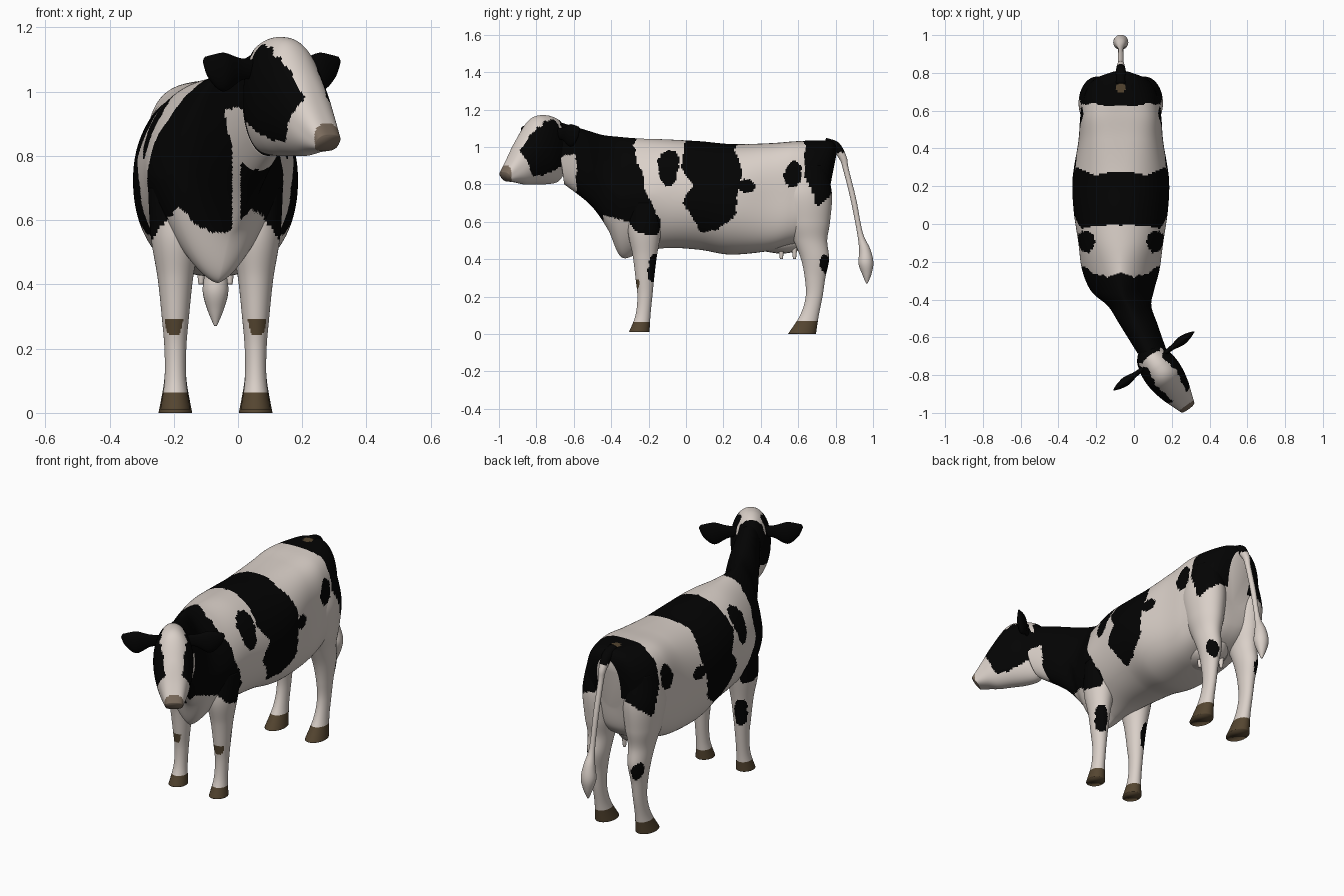
import bpy, bmesh, math
from mathutils import Vector, Matrix, noise

old = bpy.data.objects.get("Cube")
if old:
    bpy.data.objects.remove(old)

MID_X = -.07             # centre line of the body
YAW = math.radians(36)   # the head is turned to its left
CREAM, BLACK, BROWN, NOSE = range(4)


def material(name, *rgb):
    mat = bpy.data.materials.new(name)
    mat.use_nodes = True
    mat.diffuse_color = (*rgb, 1)
    shader = mat.node_tree.nodes["Principled BSDF"]
    shader.inputs["Base Color"].default_value = (*rgb, 1)
    return mat


MATERIALS = [material("cream hide", .7, .63, .58),
             material("black hide", .001, .001, .001),
             material("brown hoof", .09, .06, .03),
             material("taupe nose", .2, .15, .11)]


def blend(a, b, c, d, t):
    """Smooth curve from b to c, with a and d as the neighbours."""
    slope_in, slope_out = (c - a) / 2, (d - b) / 2
    rise = c - b
    return b + t * (slope_in + t * (3 * rise - 2 * slope_in - slope_out
                                    + t * (slope_in + slope_out - 2 * rise)))


def spline(rows, steps):
    """Smoothly interpolate rows of numbers."""
    padded = [rows[0], *rows, rows[-1]]
    result = []
    for group in zip(padded, padded[1:], padded[2:], padded[3:]):
        for step in range(steps):
            result.append([blend(*values, step / steps) for values in zip(*group)])
    return result + [rows[-1]]


def loft(name, rows, rule, steps, sides, matrix):
    """Skin rings; row = x, top y, top z, bottom y, bottom z, half width, roundness."""
    bm = bmesh.new()
    rings = []
    for x, top_y, top_z, low_y, low_z, width, power in spline(rows, steps):
        ring = []
        for k in range(sides):
            angle = math.tau * k / sides
            across, up = (math.copysign(abs(v) ** power, v)
                          for v in (math.cos(angle), math.sin(angle)))
            t = (1 + up) / 2
            ring.append(bm.verts.new((x + width * across,
                                      low_y + (top_y - low_y) * t,
                                      low_z + (top_z - low_z) * t)))
        rings.append(ring)
    for ring, following in zip(rings, rings[1:]):
        for k in range(sides):
            bm.faces.new((ring[k - 1], ring[k], following[k], following[k - 1]))
    bm.faces.new(rings[0])
    bm.faces.new(rings[-1])
    bmesh.ops.recalc_face_normals(bm, faces=bm.faces)
    for face in bm.faces:
        face.material_index = rule(face.calc_center_median())
        face.smooth = True
    mesh = bpy.data.meshes.new(name)
    bm.to_mesh(mesh)
    bm.free()
    for mat in MATERIALS:
        mesh.materials.append(mat)
    part = bpy.data.objects.new(name, mesh)
    bpy.context.collection.objects.link(part)
    part.matrix_world = matrix


def trunk(name, rows, rule, lean, centre, power, steps, sides, matrix=Matrix()):
    """Lengthwise form; row = y, top z, bottom z, half width."""
    loft(name, [(centre(y), y, top, y * lean, low, width, power(y))
                for y, top, low, width in rows], rule, steps, sides, matrix)


def limb(name, path, rule, flat=1, x=MID_X, level=False, steps=6, sides=20, matrix=Matrix()):
    """Tube along a path; row = y, z, radius. Level keeps the rings horizontal."""
    rows = []
    for i, (y, z, radius) in enumerate(path):
        before, after = path[max(i - 1, 0)], path[min(i + 1, len(path) - 1)]
        along = Vector((after[0] - before[0], after[1] - before[1])).normalized()
        dy, dz = (radius, 0) if level else (along.y * radius, -along.x * radius)
        rows.append((x, y + dy, z + dz, y - dy, z - dz, radius * flat, 1))
    loft(name, rows, rule, steps, sides, matrix)


def wobble(c, centre):
    """Mirrored position with ragged noise, for the patch edges."""
    p = Vector((abs(c.x - centre), c.y, c.z))
    return p + noise.noise_vector(p * 11) * .02 + noise.noise_vector(p * 40) * .007


def ramp(value, start, end, low, high):
    """Straight blend from low to high while value goes from start to end."""
    t = min(max((value - start) / (end - start), 0), 1)
    return low + (high - low) * t


def peak(value, centre, reach):
    """One at the centre, falling to zero at the reach."""
    return max(0, 1 - abs(value - centre) / reach)


def inside(y, z, spot):
    centre_y, centre_z, radius_y, radius_z = spot
    return math.hypot((y - centre_y) / radius_y, (z - centre_z) / radius_z) < 1


FLANK_SPOTS = [(-.09, .89, .06, .1), (.57, .85, .045, .07), (.32, .79, .045, .045)]
LEG_SPOTS = [(-.18, .36, .03, .07), (.74, .38, .03, .05)]


def hide(c):
    x, y, z = wobble(c, MID_X)
    # hooves and the fronts of the knees
    if c.z < .065 or (c.y < -.25 and abs(z - .27) < .03 and abs(x - .125) < .025):
        return BROWN
    # throat stripe
    if c.y < -.38 and abs(c.x + .005) < .013 and c.z < .95:
        return CREAM
    # neck and shoulders
    shoulder = ramp(z, .6, .8, -.14, -.22) - ramp(z, .8, 1, 0, .05)
    chest = ramp(y, -.3, -.18, .57, .53) + .07 * peak(x, .12, .07)
    if y < shoulder and z > chest and (y > -.59 or z > .95):
        return BLACK
    # saddle
    front = ramp(z, .55, .7, .08, -.015) + .055 * peak(z, .81, .09)
    back = ramp(z, .55, .64, .18, .27) + .025 * peak(z, .85, .1)
    if z > .55 and front < y < back:
        return BLACK
    # rump, with a pale strip below the tail
    below_tail = x < .05 and c.y > .7 and z < .93
    low = ramp(y, .62, .7, .88, .68) + ramp(y, .72, .78, 0, .09)
    if y > .63 and z > low and not below_tail:
        return BROWN if math.hypot(c.x - MID_X, c.y - .72) < .025 else BLACK
    # round spots, on the outside only for the legs
    if any(inside(y, z, spot) for spot in FLANK_SPOTS):
        return BLACK
    if x > .12 and any(inside(y, z, spot) for spot in LEG_SPOTS):
        return BLACK
    return CREAM


def head_paint(c):
    x, y, z = wobble(c, 0)
    if c.y < -.292 and z > .83:
        return NOSE
    blaze = ramp(y, -.15, -.03, .05, .062)
    cheek = ramp(y, -.1, 0, .835, .9) + ramp(y, -.24, -.16, .12, 0)
    if z > cheek and y > -.23 and (x > blaze or y > .04):
        return BLACK
    return CREAM


def solid(index):
    return lambda c: index


# torso and neck: the neck bends sideways, the hips are squarer, the brisket is a keel
trunk("torso_and_neck", [
    (.81, .99, .7, .07), (.78, 1.03, .57, .15), (.7, 1.035, .5, .2),
    (.58, 1.03, .47, .215), (.45, 1.02, .44, .225), (.25, 1.015, .425, .255),
    (.08, 1.03, .45, .25), (-.1, 1.04, .46, .225), (-.25, 1.045, .44, .205),
    (-.37, 1.055, .41, .165), (-.45, 1.065, .56, .115), (-.55, 1.095, .69, .1),
    (-.7, 1.14, .8, .08)], hide, .93,
    lambda y: MID_X + .47 * max(0, -.35 - y),
    lambda y: 1 - .42 * peak(y, .55, .4) + .4 * peak(y, -.34, .2), 22, 180)

# head, in its own turned frame
HEAD = Matrix.Translation((.105, -.725, 0)) @ Matrix.Rotation(YAW, 4, "Z")
trunk("head", [
    (.08, 1.11, .84, .05), (.04, 1.15, .81, .08), (-.04, 1.17, .8, .1),
    (-.12, 1.15, .8, .1), (-.2, 1.05, .8, .085), (-.26, .95, .81, .065),
    (-.315, .865, .815, .045)], head_paint, .88,
    lambda y: 0, lambda y: ramp(y, -.3, -.2, .7, .95), 18, 100, HEAD)

# ears
for side, label in ((1, "left"), (-1, "right")):
    limb(label + "_ear", [(-.07, 1.07, .03), (-.12, 1.07, .035), (-.18, 1.06, .06),
                          (-.22, 1.08, .045), (-.26, 1.1, .01)], solid(BLACK), .4, 0,
         matrix=HEAD @ Matrix.Rotation(side * math.pi / 2, 4, "Z"))

# legs, from hoof to shoulder or hip
FRONT_LEG = [(-.25, .01, .055), (-.23, .1, .04), (-.22, .2, .04), (-.22, .3, .05),
             (-.22, .42, .065), (-.22, .55, .09), (-.2, .7, .1)]
HIND_LEG = [(.62, 0, .075), (.66, .1, .05), (.685, .2, .045), (.69, .3, .055),
            (.69, .4, .075), (.665, .5, .09), (.65, .6, .12), (.64, .75, .14), (.65, .9, .1)]
for side, label in ((1, "left"), (-1, "right")):
    for part, path, flat in (("front", FRONT_LEG, .85), ("hind", HIND_LEG, .7)):
        limb(f"{label}_{part}_leg", path, hide, flat, MID_X + side * .125, True, 14, 56)

# tail with its tuft
limb("tail", [(.74, 1.02, .03), (.8, 1, .028), (.84, .94, .02), (.855, .88, .015),
              (.895, .72, .015), (.93, .54, .015), (.955, .45, .03), (.962, .38, .04),
              (.967, .32, .025), (.967, .27, .004)],
     lambda c: BLACK if c.z > .97 else CREAM)

# udder and teats
limb("udder", [(.36, .48, .02), (.42, .5, .06), (.52, .5, .07), (.6, .5, .05),
               (.65, .52, .02)], solid(CREAM), 1.5)
for side, label in ((1, "left"), (-1, "right")):
    for place, y in (("front", .51), ("rear", .58)):
        limb(f"{label}_{place}_teat", [(y, .46, .015), (y, .4, .008)], solid(CREAM),
             x=MID_X + side * .045)
